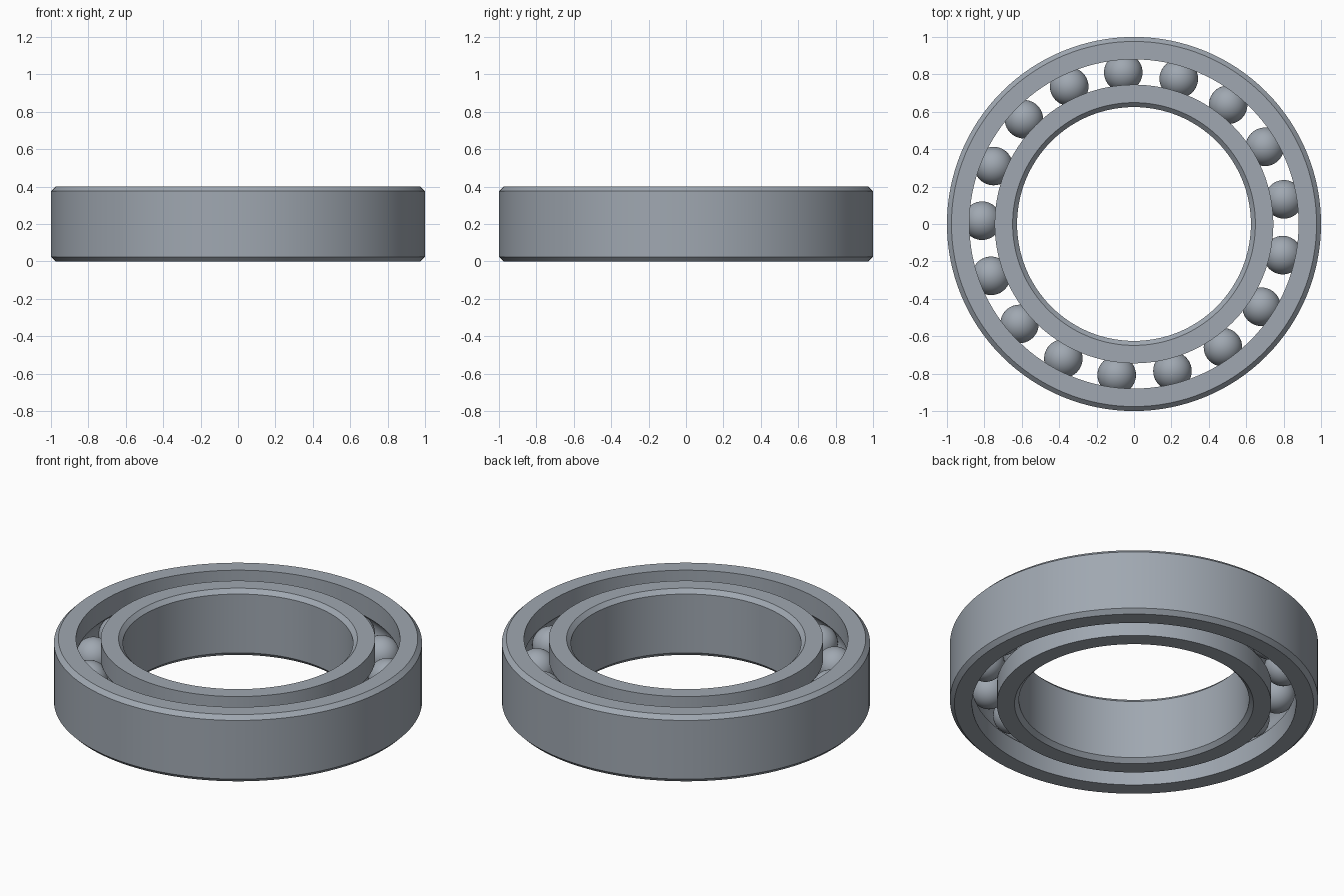
import bpy, bmesh
from math import sin, cos, pi, radians, asin, sqrt

cube = bpy.data.objects.get("Cube")
if cube:
    bpy.data.objects.remove(cube, do_unlink=True)

HEIGHT, CHAMFER = 0.4, 0.024
MID = HEIGHT / 2
PITCH, BALL_R, GROOVE_R = 0.8125, 0.103, 0.105
BALLS, FIRST_ANGLE = 17, radians(9.35)
SEGMENTS = 128

steel = bpy.data.materials.new("steel grey")
colour = (0.35, 0.39, 0.44, 1)
steel.diffuse_color = colour
steel.use_nodes = True
steel.node_tree.nodes["Principled BSDF"].inputs["Base Color"].default_value = colour


def finish(bm, name):
    """Turn a bmesh into a smooth steel object with sharp edges kept."""
    mesh = bpy.data.meshes.new(name)
    bm.to_mesh(mesh)
    bm.free()
    mesh.materials.append(steel)
    obj = bpy.data.objects.new(name, mesh)
    bpy.context.collection.objects.link(obj)
    bpy.ops.object.select_all(action="DESELECT")
    obj.select_set(True)
    bpy.context.view_layer.objects.active = obj
    bpy.ops.object.shade_smooth_by_angle(angle=radians(30))
    return obj


def ring(name, plain, grooved):
    """Lathe a race: chamfered on the plain wall, ball groove in the other."""
    side = 1 if grooved > plain else -1
    inset = plain + side * CHAMFER
    profile = [(grooved, HEIGHT), (inset, HEIGHT), (plain, HEIGHT - CHAMFER),
               (plain, CHAMFER), (inset, 0), (grooved, 0)]
    # Groove arc concentric with the balls
    half = asin(sqrt(GROOVE_R ** 2 - (grooved - PITCH) ** 2) / GROOVE_R)
    steps = 12
    for i in range(steps + 1):
        a = half * (2 * i / steps - 1)
        profile.append((PITCH - side * GROOVE_R * cos(a), MID + GROOVE_R * sin(a)))

    bm = bmesh.new()
    loops = []
    for s in range(SEGMENTS):
        t = 2 * pi * s / SEGMENTS
        loops.append([bm.verts.new((r * cos(t), r * sin(t), z)) for r, z in profile])
    n = len(profile)
    for s in range(SEGMENTS):
        a, b = loops[s], loops[(s + 1) % SEGMENTS]
        for i in range(n):
            j = (i + 1) % n
            bm.faces.new((a[i], b[i], b[j], a[j]))
    bmesh.ops.recalc_face_normals(bm, faces=bm.faces)
    return finish(bm, name)


# Races
ring("outer_ring", 1.0, 0.88)
ring("inner_ring", 0.625, 0.745)

# Balls, evenly spaced between the races
for k in range(BALLS):
    bm = bmesh.new()
    bmesh.ops.create_uvsphere(bm, u_segments=40, v_segments=24, radius=BALL_R)
    ball = finish(bm, f"ball_{k + 1}")
    t = FIRST_ANGLE + 2 * pi * k / BALLS
    ball.location = (PITCH * cos(t), PITCH * sin(t), MID)
